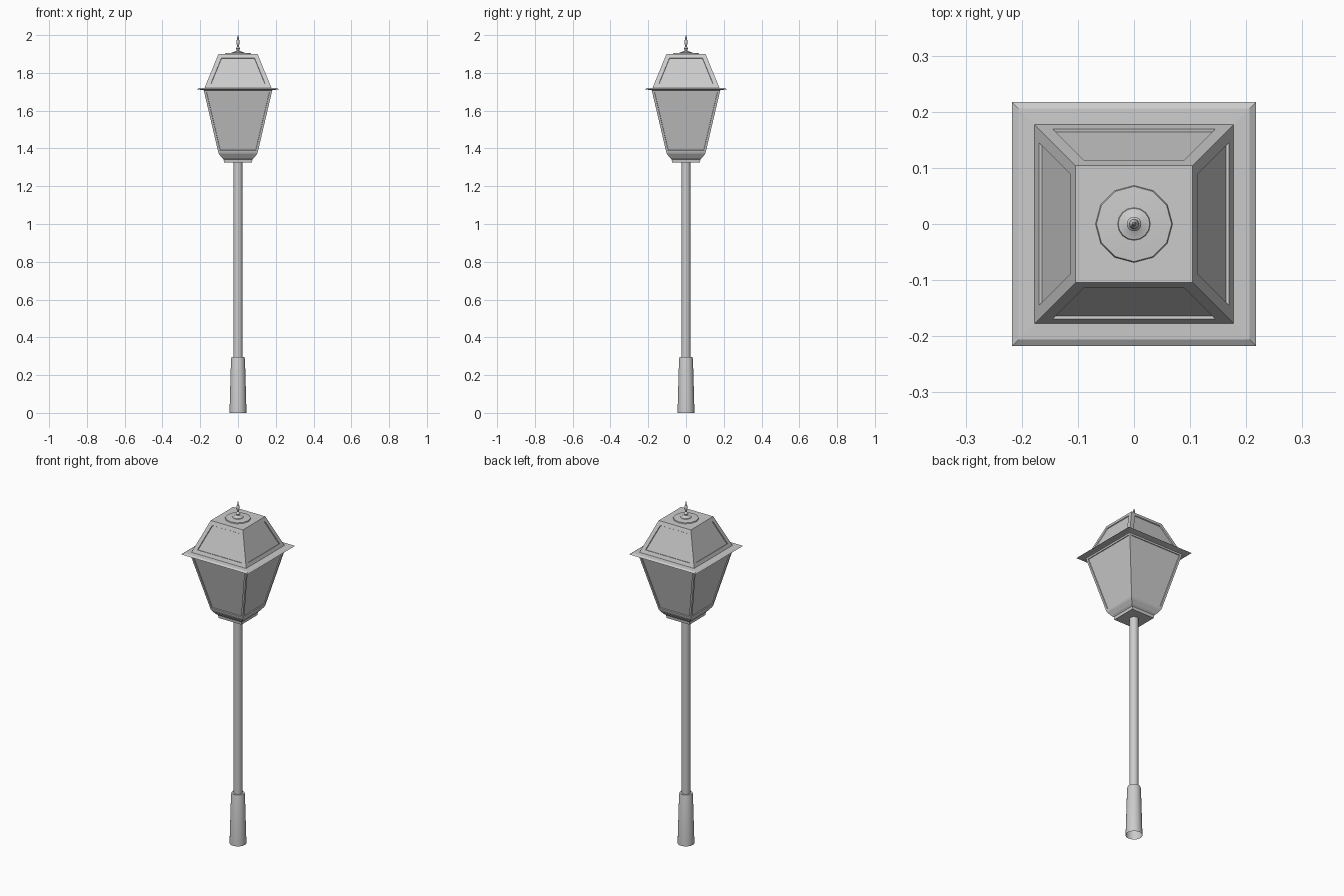
import bpy, bmesh, math

if "Cube" in bpy.data.objects:
    bpy.data.objects.remove(bpy.data.objects["Cube"])


def lathe(name, profile, sides, cap_bottom=True, cap_top=True, square=False,
          panel=None, smooth=True):
    """Loft (half-width, z) rings; panel=(row, frame width, depth) recesses that row."""
    bm = bmesh.new()
    scale = math.sqrt(2) if square else 1.0
    offset = math.pi / 4 if square else 0.0
    rings = []
    for r, z in profile:
        rings.append([bm.verts.new((r * scale * math.cos(offset + math.tau * i / sides),
                                    r * scale * math.sin(offset + math.tau * i / sides), z))
                      for i in range(sides)])
    rows = []
    for a, b in zip(rings, rings[1:]):
        rows.append([bm.faces.new((a[i], a[(i + 1) % sides], b[(i + 1) % sides], b[i]))
                     for i in range(sides)])
    if cap_bottom:
        bm.faces.new(rings[0][::-1])
    if cap_top:
        bm.faces.new(rings[-1])
    bm.normal_update()
    if panel:
        row, width, depth = panel
        bmesh.ops.inset_individual(bm, faces=rows[row], thickness=width, use_even_offset=True)
        bmesh.ops.inset_individual(bm, faces=rows[row], thickness=0.001, depth=-depth,
                                   use_even_offset=True)
    mesh = bpy.data.meshes.new(name)
    bm.to_mesh(mesh)
    bm.free()
    obj = bpy.data.objects.new(name, mesh)
    bpy.context.collection.objects.link(obj)
    if smooth and not square:
        bpy.ops.object.select_all(action='DESELECT')
        obj.select_set(True)
        bpy.context.view_layer.objects.active = obj
        bpy.ops.object.shade_smooth_by_angle(angle=math.radians(35))
    return obj


# Post: open tapered foot and slim pole
lathe("foot_sleeve", [(0.045, 0), (0.037, 0.285), (0.034, 0.295), (0.024, 0.295)], 24,
      cap_bottom=False, cap_top=False)
lathe("pole", [(0.024, 0.28), (0.024, 1.33)], 20)

# Lantern: collar, glazed body, brim and panelled roof
lathe("lantern_collar", [(0.074, 1.325), (0.076, 1.342), (0.085, 1.350), (0.1, 1.370)],
      4, square=True)
lathe("lantern_body", [(0.1, 1.370), (0.104, 1.378), (0.182, 1.710)], 4, square=True,
      panel=(1, 0.012, 0.005))
lathe("brim", [(0.175, 1.706), (0.187, 1.709), (0.217, 1.713), (0.206, 1.720), (0.178, 1.721)],
      4, square=True)
lathe("roof", [(0.178, 1.719), (0.104, 1.899)], 4, square=True, panel=(0, 0.023, 0.005))

# Finial: shallow faceted disc with a turned spike
lathe("finial_disc", [(0.069, 1.898), (0.067, 1.904), (0.03, 1.907)], 12)
lathe("finial_spike", [(0.030, 1.905), (0.028, 1.910), (0.013, 1.914), (0.007, 1.919),
                       (0.008, 1.924), (0.013, 1.929), (0.008, 1.934), (0.004, 1.940),
                       (0.007, 1.952), (0.009, 1.962), (0.007, 1.972), (0.004, 1.979),
                       (0.004, 1.988), (0.001, 2.0)], 16)
